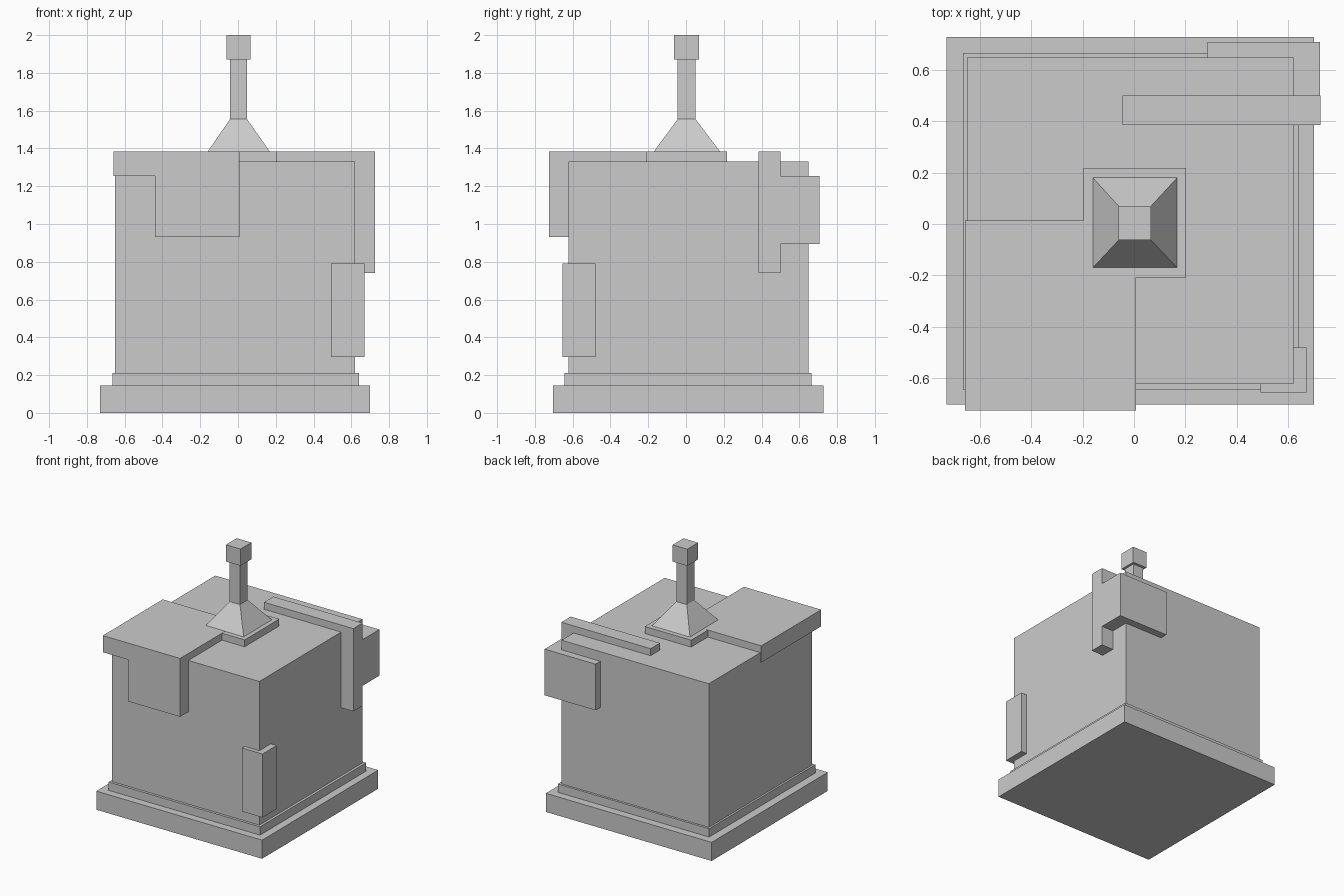
import bpy

if "Cube" in bpy.data.objects:
    bpy.data.objects.remove(bpy.data.objects["Cube"])


def frustum(name, low, high, z0, z1):
    """Four-sided solid between two (x0, x1, y0, y1) rectangles."""
    verts = []
    for (x0, x1, y0, y1), z in ((low, z0), (high, z1)):
        verts += [(x0, y0, z), (x1, y0, z), (x1, y1, z), (x0, y1, z)]
    faces = [(3, 2, 1, 0), (4, 5, 6, 7)]
    faces += [(i, (i + 1) % 4, (i + 1) % 4 + 4, i + 4) for i in range(4)]
    mesh = bpy.data.meshes.new(name)
    mesh.from_pydata(verts, [], faces)
    obj = bpy.data.objects.new(name, mesh)
    bpy.context.collection.objects.link(obj)
    return obj


def box(name, x0, x1, y0, y1, z0, z1):
    rect = (x0, x1, y0, y1)
    return frustum(name, rect, rect, z0, z1)


TOP, RIM = 1.33, 1.385

# Stepped plinth and main block
box("base_slab", -0.73, 0.70, -0.703, 0.727, 0, 0.145)
box("base_step", -0.665, 0.64, -0.643, 0.665, 0.145, 0.21)
box("body", -0.65, 0.62, -0.623, 0.648, 0.21, TOP)

# Cover wrapping the front left top corner
box("corner_cover", -0.658, 0.008, -0.725, 0.013, 1.255, RIM)
box("cover_front_flap", -0.44, 0.008, -0.725, -0.60, 0.93, 1.255)

# Strap across the top and down the right side
box("strap_top", -0.045, 0.725, 0.385, 0.50, TOP - 0.01, RIM)
box("strap_side", 0.60, 0.725, 0.385, 0.50, 0.74, TOP - 0.01)

# Corner blocks
box("back_corner_block", 0.285, 0.724, 0.42, 0.707, 0.895, 1.255)
box("front_corner_block", 0.493, 0.67, -0.655, -0.48, 0.295, 0.79)

# Finial: plate, flared foot, post and cap
box("finial_plate", -0.197, 0.203, -0.208, 0.218, TOP - 0.01, RIM - 0.001)
post = (-0.042, 0.048, -0.044, 0.05)
frustum("finial_foot", (-0.16, 0.168, -0.17, 0.18), post, RIM - 0.001, 1.555)
frustum("finial_post", post, post, 1.555, 1.87)
box("finial_cap", -0.06, 0.066, -0.063, 0.07, 1.87, 2.0)
